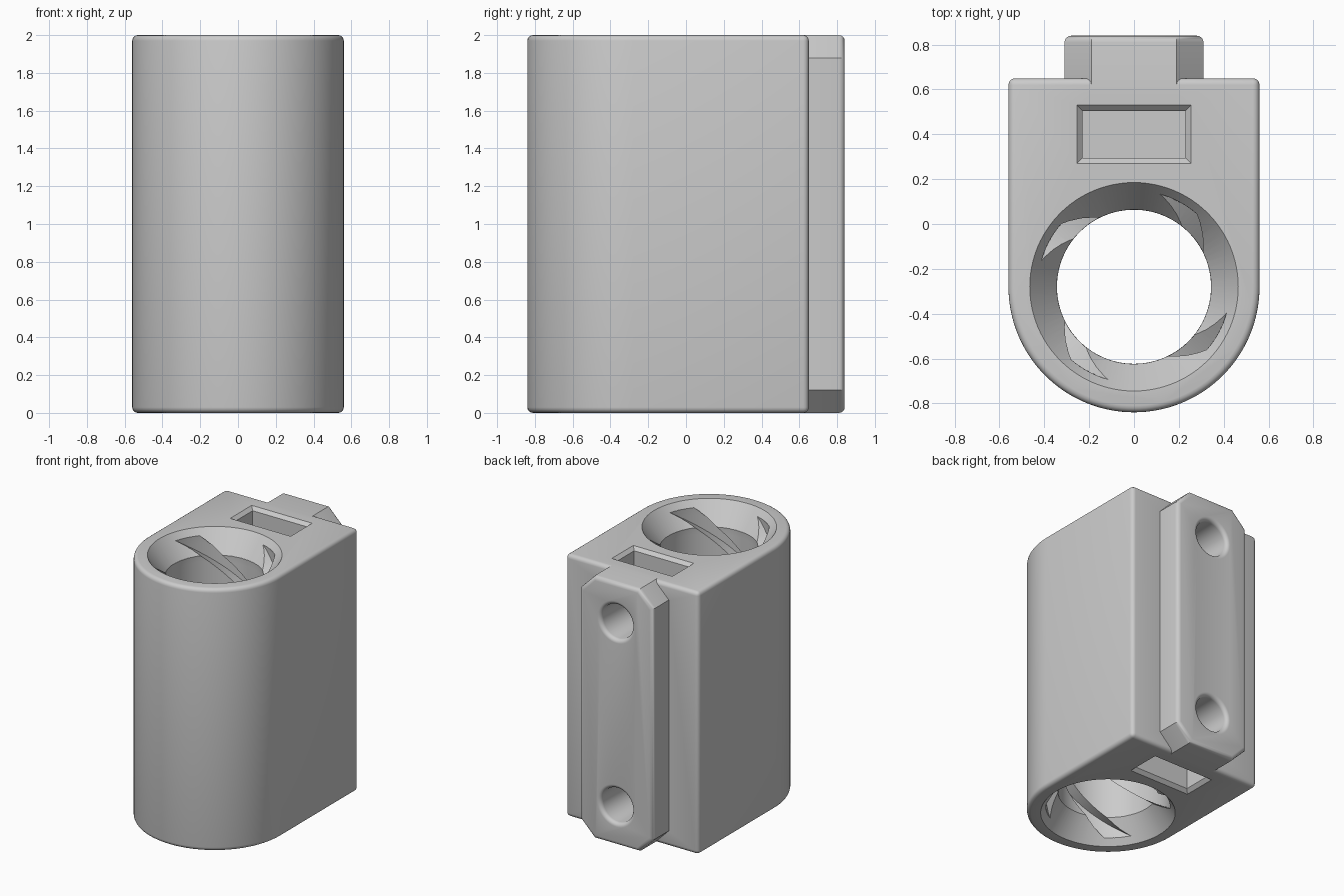
import bpy, bmesh, math
from mathutils import Vector

old = bpy.data.objects.get("Cube")
if old:
    bpy.data.objects.remove(old, do_unlink=True)

HEIGHT, HALF_W, BACK, RAIL_BACK = 2.0, 0.56, 0.65, 0.84
BORE_Y, BORE_R, RIM_R, GROOVE_R = -0.28, 0.345, 0.465, 0.43
FUNNEL = 0.16                       # depth of the tapered bore mouth
TWIST = math.radians(200)           # groove rotation per unit of height

grey = bpy.data.materials.new("plain grey")
grey.use_nodes = True
colour = (0.6, 0.6, 0.6, 1)
grey.diffuse_color = colour
grey.node_tree.nodes["Principled BSDF"].inputs["Base Color"].default_value = colour


def loft(name, rings, bevel_rule=None, bevel=0.03):
    """Closed solid skinned through rings of equal point count."""
    bm = bmesh.new()
    loops = [[bm.verts.new(p) for p in ring] for ring in rings]
    n = len(loops[0])
    for a, b in zip(loops, loops[1:]):
        for i in range(n):
            j = (i + 1) % n
            bm.faces.new((a[i], a[j], b[j], b[i]))
    bm.faces.new(loops[0][::-1])
    bm.faces.new(loops[-1])
    bmesh.ops.recalc_face_normals(bm, faces=bm.faces)
    if bevel_rule:
        edges = [e for e in bm.edges if bevel_rule(e)]
        bmesh.ops.bevel(bm, geom=edges, offset=bevel, segments=4,
                        profile=0.5, affect='EDGES', clamp_overlap=True)
    mesh = bpy.data.meshes.new(name)
    bm.to_mesh(mesh)
    bm.free()
    mesh.materials.append(grey)
    obj = bpy.data.objects.new(name, mesh)
    bpy.context.collection.objects.link(obj)
    return obj


def circle(r, z, y=BORE_Y, n=96):
    return [Vector((r * math.cos(math.tau * i / n), y + r * math.sin(math.tau * i / n), z))
            for i in range(n)]


def rect(hx, y0, y1, z):
    return [Vector((x, y, z)) for x, y in ((-hx, y0), (hx, y0), (hx, y1), (-hx, y1))]


def flip(rings):
    """Same shape entering from the bottom end."""
    return [[Vector((p.x, p.y, HEIGHT - p.z)) for p in ring] for ring in rings]


# Body: round front, square back, all sharp edges rounded
outline = [(HALF_W * math.cos(a), BORE_Y + HALF_W * math.sin(a))
           for a in (math.pi + math.pi * i / 64 for i in range(65))]
outline += [(HALF_W, BACK), (-HALF_W, BACK)]
body = loft("body", [[(x, y, z) for x, y in outline] for z in (0, HEIGHT)],
            lambda e: e.calc_face_angle() > math.radians(30))

# Mounting rail: clipped corners, rounded outer face
W, CUT = 0.31, 0.12
half = [(W - CUT, HEIGHT), (W, HEIGHT - CUT), (W, CUT), (W - CUT, 0)]
octagon = half + [(-x, z) for x, z in reversed(half)]
rail = loft("mounting_rail", [[(x, y, z) for x, z in octagon] for y in (0.58, RAIL_BACK)],
            lambda e: all(v.co.y > RAIL_BACK - 0.001 for v in e.verts))

# Bore with four helical grooves
STEPS, SIDES = 64, 144
bore_rings = []
for s in range(STEPS + 1):
    z = -0.1 + (HEIGHT + 0.2) * s / STEPS
    turn = math.radians(152.5) + TWIST * (z - 1.956)
    ring = []
    for q in range(4):
        mid = turn + q * math.pi / 2
        edge = math.radians(12.5)
        ring += [(r, mid + a) for r, a in ((BORE_R, -edge), (GROOVE_R, -edge))]
        ring += [(GROOVE_R, mid + edge * t / 4) for t in range(-3, 4)]
        ring += [(GROOVE_R, mid + edge), (BORE_R, mid + edge)]
        land = math.pi / 2 - 2 * edge
        ring += [(BORE_R, mid + edge + land * t / 16) for t in range(1, 16)]
    bore_rings.append([(r * math.cos(a), BORE_Y + r * math.sin(a), z) for r, a in ring])
cutters = [loft("bore_cutter", bore_rings)]

# Funnel mouths and nut pockets at both ends
slope = (RIM_R - BORE_R) / FUNNEL
funnel = [circle(RIM_R + slope * d, HEIGHT + d) for d in (-FUNNEL - 0.1, 0.05)]
pocket = [rect(0.23, 0.295, 0.505, 1.46), rect(0.23, 0.295, 0.505, HEIGHT - 0.025),
          rect(0.255, 0.27, 0.53, HEIGHT), rect(0.255, 0.27, 0.53, HEIGHT + 0.05)]
for label, shape in (("funnel", funnel), ("pocket", pocket)):
    cutters += [loft("top_%s_cutter" % label, shape),
                loft("bottom_%s_cutter" % label, flip(shape))]

# Screw holes with rounded lips, running from the rail into the pockets
LIP = 0.03
profile = [(0.13, 0.4)]
for i in range(7):
    a = math.pi / 2 * i / 6
    profile.append((0.13 + LIP * (1 - math.cos(a)), RAIL_BACK - LIP + LIP * math.sin(a)))
profile.append((0.16, RAIL_BACK + 0.05))
for label, hz in (("lower", 0.3), ("upper", 1.7)):
    rings = [[(p.x, y, hz + p.y) for p in circle(r, 0, 0, 48)] for r, y in profile]
    cutters.append(loft(label + "_hole_cutter", rings))

# Join the rail, then make every cut
for tool, op in [(rail, 'UNION')] + [(c, 'DIFFERENCE') for c in cutters]:
    mod = body.modifiers.new(tool.name, 'BOOLEAN')
    mod.operation, mod.object, mod.solver = op, tool, 'EXACT'
bpy.context.view_layer.objects.active = body
body.select_set(True)
for mod in list(body.modifiers):
    bpy.ops.object.modifier_apply(modifier=mod.name)
for tool in [rail] + cutters:
    bpy.data.objects.remove(tool, do_unlink=True)

bpy.ops.object.select_all(action='DESELECT')
body.select_set(True)
bpy.ops.object.shade_smooth_by_angle(angle=math.radians(30))
